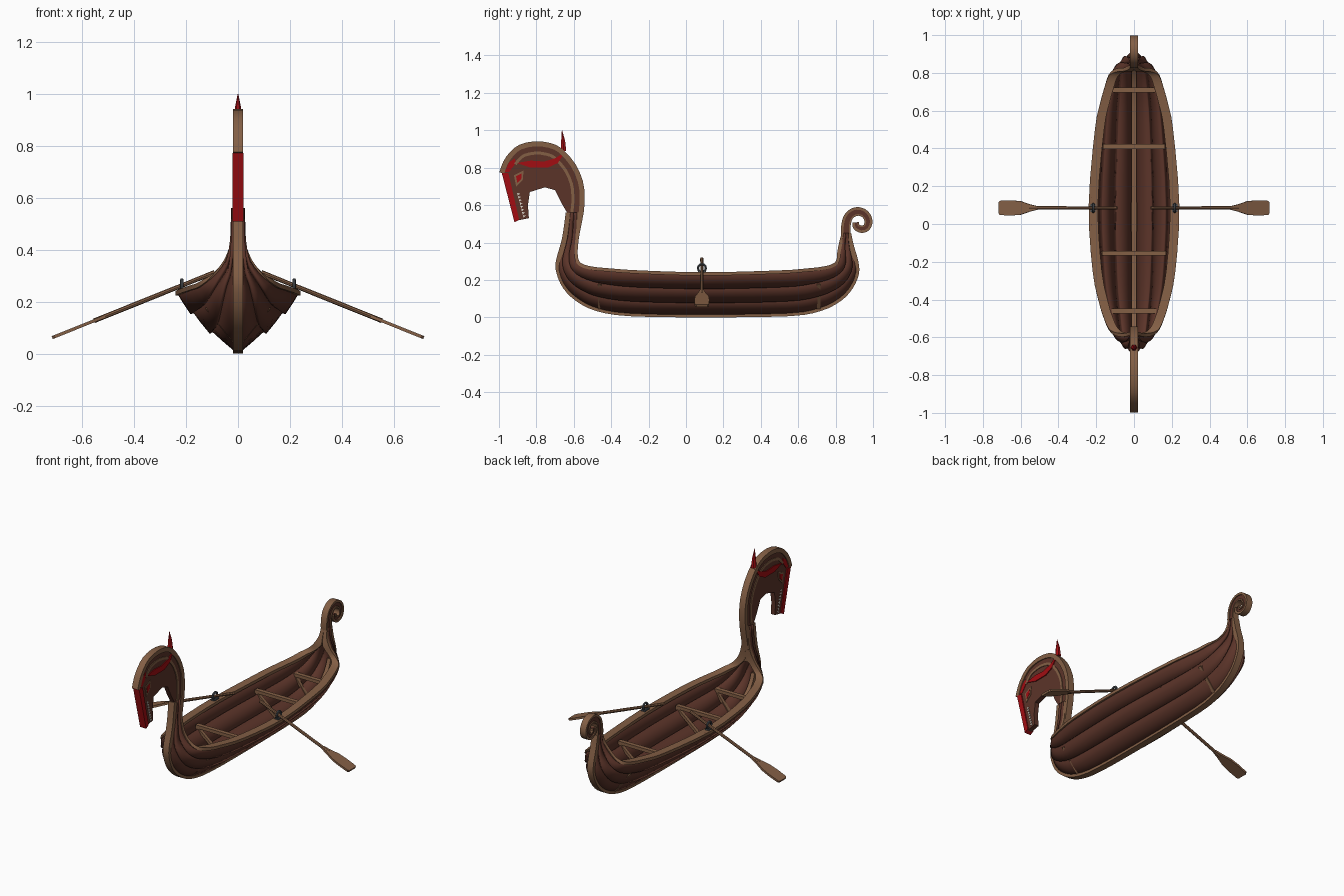
import bpy, bmesh, math
from mathutils import Vector, Matrix

if "Cube" in bpy.data.objects:
    bpy.data.objects.remove(bpy.data.objects["Cube"])


def material(name, rgb):
    m = bpy.data.materials.new(name)
    m.diffuse_color = (*rgb, 1)
    m.use_nodes = True
    m.node_tree.nodes["Principled BSDF"].inputs["Base Color"].default_value = m.diffuse_color
    return m


PLANK = material("dark_red_wood", (0.105, 0.034, 0.022))
TRIM = material("light_brown_wood", (0.23, 0.115, 0.06))
RED = material("red_paint", (0.36, 0.004, 0.006))
IRON = material("dark_iron", (0.06, 0.07, 0.08))
IVORY = material("ivory", (0.75, 0.72, 0.65))


def finish(bm, name, mat, mirror=False, solid=0):
    me = bpy.data.meshes.new(name)
    bm.to_mesh(me)
    bm.free()
    me.materials.append(mat)
    ob = bpy.data.objects.new(name, me)
    bpy.context.collection.objects.link(ob)
    if solid:
        s = ob.modifiers.new("thickness", 'SOLIDIFY')
        s.thickness, s.offset = solid, -1
    if mirror:
        ob.modifiers.new("mirror", 'MIRROR').use_mirror_merge = False
    return ob


def loft(name, rings, mat, mirror=False):
    """Closed solid through a list of equal rings of points."""
    bm = bmesh.new()
    vs = [[bm.verts.new(p) for p in r] for r in rings]
    n = len(vs[0])
    for a, b in zip(vs, vs[1:]):
        for j in range(n):
            bm.faces.new((a[j], a[(j + 1) % n], b[(j + 1) % n], b[j]))
    bm.faces.new(vs[0])
    bm.faces.new(vs[-1])
    bmesh.ops.recalc_face_normals(bm, faces=bm.faces)
    return finish(bm, name, mat, mirror)


def prism(name, pts, half, mat, M=Matrix(), mirror=False):
    """Side-on outline (y, z) extruded to both sides in x."""
    return loft(name, [[M @ Vector((h, u, v)) for u, v in pts] for h in (-half, half)], mat, mirror)


def smooth(pts, n=3):
    """Catmull-Rom curve through the points."""
    P = [Vector(p) for p in pts]
    P = [2 * P[0] - P[1]] + P + [2 * P[-1] - P[-2]]
    out = []
    for i in range(1, len(P) - 2):
        a, b, c, d = P[i - 1:i + 3]
        for k in range(n):
            t = k / n
            out.append(0.5 * (2 * b + (c - a) * t + (2 * a - 5 * b + 4 * c - d) * t * t
                              + (3 * b - a - 3 * c + d) * t ** 3))
    return out + [P[-2]]


def sweep(name, path, a, b, half, mat):
    """Strip along a (y, z) path, between offsets a and b to its right."""
    rings, last = [], len(path) - 1
    for i, p in enumerate(path):
        d = (path[min(i + 1, last)] - path[max(i - 1, 0)]).normalized()
        n = Vector((d.y, -d.x))
        q, r = p + n * a(i / last), p + n * b(i / last)
        rings.append([(-half, *q), (half, *q), (half, *r), (-half, *r)])
    return loft(name, rings, mat)


def const(v):
    return lambda t: v


def bar(name, p, q, w, h, mat, mirror=False):
    """Rectangular bar across the boat, w along y and h across."""
    p, q = Vector(p), Vector(q)
    up = Vector((0, 1, 0)).cross(q - p).normalized() * h
    side = Vector((0, w, 0))
    return loft(name, [[c + side + up, c + side - up, c - side - up, c - side + up] for c in (p, q)],
                mat, mirror)


# Keel line (y, z) and sheer line (x, y, z), bow to stern
keel = smooth([(-.635, .56), (-.655, .42), (-.688, .30), (-.684, .235), (-.65, .16), (-.585, .095),
               (-.48, .042), (-.3, .014), (.1, .008), (.55, .014), (.72, .042), (.825, .095),
               (.885, .16), (.917, .235), (.913, .3), (.89, .38), (.875, .45)])
sheer = smooth([(.016, -.575, .56), (.022, -.578, .44), (.05, -.585, .36), (.095, -.58, .305),
                (.13, -.555, .28), (.155, -.50, .265), (.18, -.42, .257), (.215, -.25, .245),
                (.236, .1, .235), (.203, .5, .245), (.175, .64, .255), (.15, .73, .265),
                (.13, .785, .28), (.095, .81, .305), (.05, .815, .35), (.022, .825, .4),
                (.016, .838, .45)])
N = len(keel)


def hull_point(i, f):
    k = Vector((.012, *keel[i]))
    s = sheer[i]
    p = k.lerp(s, f)
    p.x += (s.x - k.x) * .24 * f * (1 - f)
    return p


def hull_normal(i):
    lo, hi = max(i - 1, 0), min(i + 1, N - 1)
    n = (hull_point(hi, .5) - hull_point(lo, .5)).cross(hull_point(i, 1) - hull_point(i, 0)).normalized()
    return n if n.x > 0 else -n


# Overlapping hull planks
levels = [0, .34, .67, 1]
for k in range(3):
    bm = bmesh.new()
    lo, hi = levels[k], levels[k + 1]
    rows = []
    for i in range(N):
        rows.append([bm.verts.new(hull_point(i, lo + (hi - lo) * f) + hull_normal(i) * (.012 * (1 - f) if k else 0))
                     for f in (0, .5, 1)])
    for a, b in zip(rows, rows[1:]):
        for j in range(2):
            bm.faces.new((a[j], b[j], b[j + 1], a[j + 1]))
    bm.normal_update()
    bmesh.ops.reverse_faces(bm, faces=[f for f in bm.faces if f.normal.x < 0])
    finish(bm, f"hull_plank_{k + 1}", PLANK, True, .012)

# Gunwale plank following the sheer
rings = []
for i, s in enumerate(sheer):
    t = sheer[min(i + 1, N - 1)] - sheer[max(i - 1, 0)]
    n = Vector((1, 0, 0)).cross(t).normalized()
    out, inn = Vector((.004, 0, 0)), Vector((-min(.045, s.x * .95), 0, 0))
    rings.append([s + out + n * .006, s + inn + n * .006, s + inn - n * .012, s + out - n * .012])
loft("gunwale", rings, TRIM, True)

# Keel with stems, and the inner keelson
sweep("keel_and_stems", keel, const(-.018), const(.008), .02, TRIM)
sweep("keelson", keel[9:-9], const(-.04), const(-.015), .012, TRIM)

# Cross beams with ribs beneath
for j, (y, w) in enumerate([(-.46, .12), (-.155, .17), (.41, .165), (.71, .115)]):
    bar(f"cross_beam_{j + 1}", (-w, y, .185), (w, y, .185), .013, .01, TRIM)
    bar(f"rib_{j + 1}", (w, y, .18), (.01, y, .045), .01, .008, TRIM, True)

# Neck and head plate
crest = smooth([(-.995, .775), (-.975, .83), (-.94, .88), (-.89, .92), (-.81, .938), (-.73, .93), (-.665, .90),
                (-.595, .82), (-.555, .73), (-.545, .65), (-.55, .56), (-.575, .43), (-.585, .34)], 2)
throat = [(-.66, .34), (-.655, .42), (-.638, .5), (-.636, .56), (-.665, .61), (-.70, .68), (-.755, .695),
          (-.835, .67), (-.845, .60), (-.84, .53), (-.915, .515), (-.945, .62), (-.975, .77)]
prism("neck_and_head", [tuple(p) for p in crest] + throat, .014, PLANK)
sweep("crest_trim", crest, const(-.003), const(.024), .02, TRIM)
sweep("inner_head_trim", crest[3:-2], const(.052), const(.068), .018, TRIM)

# Painted head details
prism("snout_stripe", [(-.985, .772), (-.95, .772), (-.892, .522), (-.917, .508)], .0205, RED)
prism("forehead_patch", [(-.97, .778), (-.945, .83), (-.915, .85), (-.91, .825), (-.945, .778)], .0165, RED)
prism("brow_crescent", [(-.905, .825), (-.83, .80), (-.74, .80), (-.685, .825), (-.645, .885), (-.70, .85),
                        (-.76, .833), (-.83, .838)], .0195, RED)
diamond = [(-.92, .76), (-.868, .785), (-.873, .735), (-.908, .70)]
center = Vector((-.893, .747))
prism("eye_frame", diamond, .017, TRIM)
prism("eye", [tuple(center.lerp(Vector(p), .6)) for p in diamond], .0195, RED)

# Row of teeth along the jaw
a, b = Vector((-.903, .665)), Vector((-.868, .53))
for j in range(8):
    p, q = a.lerp(b, j / 8), a.lerp(b, (j + .8) / 8)
    prism(f"tooth_{j + 1}", [tuple(p), tuple(q), tuple((p + q) / 2 + Vector((.014, .003)))], .017, IVORY)

# Horn
rings = [[(r * math.cos(k * math.pi / 3), y + r * math.sin(k * math.pi / 3), z) for k in range(6)]
         for r, y, z in [(.017, -.655, .89), (.012, -.657, .945), (.001, -.663, 1.0)]]
loft("horn", rings, RED)

# Curled stern post
curl = smooth([(.86, .34), (.857, .42), (.855, .48), (.866, .53), (.892, .558), (.925, .565), (.958, .55),
               (.975, .515), (.965, .482), (.938, .472), (.912, .485), (.908, .508)], 3)


def width(t):
    return .024 - .009 * t


sweep("stern_curl", curl, lambda t: -width(t), width, .014, PLANK)
sweep("stern_curl_outer_trim", curl, lambda t: -width(t) - .004, lambda t: -width(t) + .01, .02, TRIM)
sweep("stern_curl_inner_trim", curl, lambda t: width(t) - .007, lambda t: width(t) + .002, .02, TRIM)

# Oars, laid out along x then tilted down and outward
tilt = Matrix.Translation((.09, .085, .313)) @ Matrix.Rotation(math.radians(21.9), 4, 'Y')
rings = [[tilt @ Vector((x, r * math.cos(k * math.pi / 4), r * math.sin(k * math.pi / 4))) for k in range(8)]
         for x, r in [(0, .009), (.1, .0085), (.3, .009), (.5, .009)]]
loft("oar_shaft", rings, TRIM, True)
flat = tilt @ Matrix(((0, 1, 0, 0), (0, 0, 1, 0), (1, 0, 0, 0), (0, 0, 0, 1)))
edge = [(.455, .009), (.50, .02), (.55, .036), (.60, .04), (.665, .038), (.673, .03)]
prism("oar_blade", edge + [(u, -v) for u, v in reversed(edge)], .006, TRIM, flat, True)

# Oarlocks: ring, base and two horns
bm = bmesh.new()
ring = [[bm.verts.new((.216 + .007 * math.cos(v), .085 + (.021 + .007 * math.sin(v)) * math.cos(u),
                       .263 + (.021 + .007 * math.sin(v)) * math.sin(u)))
         for v in (k * math.pi / 3 for k in range(6))] for u in (k * math.pi / 6 for k in range(12))]
for i in range(12):
    for j in range(6):
        bm.faces.new((ring[i][j], ring[(i + 1) % 12][j], ring[(i + 1) % 12][(j + 1) % 6], ring[i][(j + 1) % 6]))
bmesh.ops.recalc_face_normals(bm, faces=bm.faces)
finish(bm, "oarlock_ring", IRON, True)
bar("oarlock_base", (.203, .085, .243), (.229, .085, .243), .022, .005, IRON, True)

# Smooth shading with sharp edges kept
for ob in bpy.context.collection.objects:
    ob.select_set(True)
    bpy.context.view_layer.objects.active = ob
bpy.ops.object.shade_smooth_by_angle(angle=math.radians(30))
